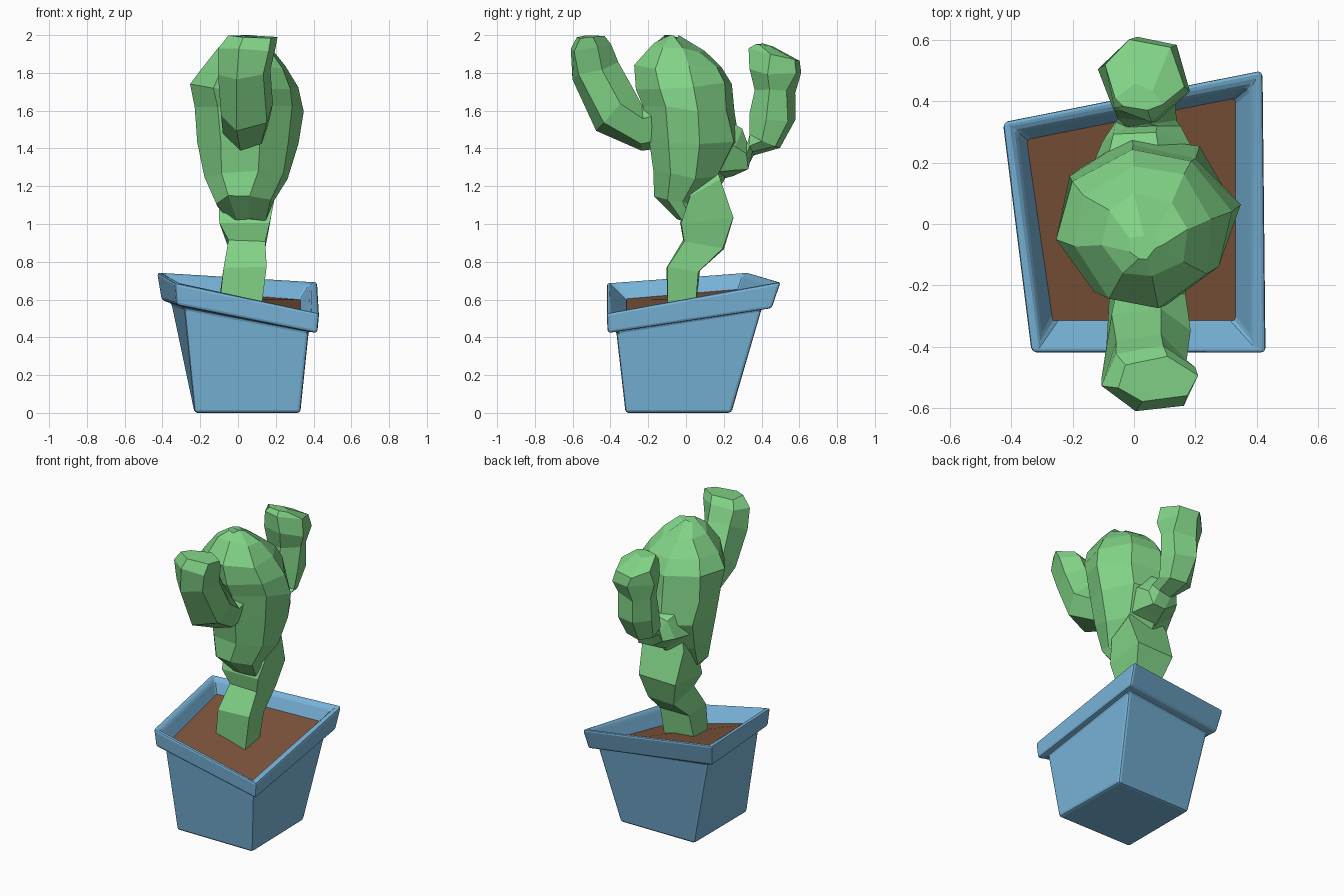
import bpy, bmesh, math, random
from mathutils import Vector

random.seed(4)


def material(name, rgb):
    m = bpy.data.materials.new(name)
    m.diffuse_color = (*rgb, 1)
    return m


BLUE = material("pot_blue", (0.19, 0.46, 0.70))
BROWN = material("soil_brown", (0.21, 0.09, 0.045))
GREEN = material("plant_green", (0.22, 0.65, 0.24))


def loft(name, rings, mat, cap_start=True, cap_end=True):
    """Skin equal-length rings of points with quads."""
    bm = bmesh.new()
    vs = [[bm.verts.new(p) for p in r] for r in rings]
    n = len(rings[0])
    for a, b in zip(vs, vs[1:]):
        for i in range(n):
            j = (i + 1) % n
            bm.faces.new((a[i], a[j], b[j], b[i]))
    if cap_start:
        bm.faces.new(vs[0][::-1])
    if cap_end:
        bm.faces.new(vs[-1])
    bmesh.ops.recalc_face_normals(bm, faces=bm.faces)
    me = bpy.data.meshes.new(name)
    bm.to_mesh(me)
    bm.free()
    me.materials.append(mat)
    ob = bpy.data.objects.new(name, me)
    bpy.context.collection.objects.link(ob)
    return ob


def limb(name, sections, n, jitter=0.012, phase=0.25):
    """Loft sections given as x range plus two opposite side-view points."""
    angles = [2 * math.pi * (i + phase) / n for i in range(n)]
    mu = max(abs(math.cos(a)) for a in angles)
    mv = max(abs(math.sin(a)) for a in angles)
    rings = []
    for x0, x1, y0, z0, y1, z1 in sections:
        ring = []
        for a in angles:
            u, v = math.cos(a) / mu, math.sin(a) / mv
            p = Vector(((x0 + x1) / 2 + u * (x1 - x0) / 2,
                        (y0 + y1) / 2 + v * (y1 - y0) / 2,
                        (z0 + z1) / 2 + v * (z1 - z0) / 2))
            p += Vector([random.uniform(-jitter, jitter) for _ in range(3)])
            p.z = min(p.z, 2.0)
            p.y = max(-0.61, min(0.61, p.y))
            ring.append(p)
        rings.append(ring)
    return loft(name, rings, GREEN)


# Crooked pot: corners run front left, front right, back right, back left
soil_corners = [(-.265, -.315, .60), (.33, -.315, .445), (.33, .41, .595), (-.35, .275, .65)]
pot = loft("pot", [
    [(-.23, -.32, 0), (.33, -.32, 0), (.32, .24, 0), (-.23, .24, 0)],
    [(-.285, -.37, .56), (.375, -.37, .435), (.375, .405, .555), (-.355, .27, .585)],
    [(-.325, -.41, .57), (.42, -.415, .42), (.41, .455, .55), (-.405, .30, .595)],
    [(-.335, -.42, .69), (.43, -.42, .53), (.42, .505, .695), (-.43, .335, .745)],
    [(-.305, -.385, .68), (.385, -.385, .525), (.385, .455, .685), (-.385, .305, .735)],
    soil_corners,
], BLUE, cap_end=False)
bev = pot.modifiers.new("soft_edges", "BEVEL")
bev.width = 0.016
bev.segments = 2
bev.limit_method = 'ANGLE'
bev.angle_limit = math.radians(35)

# Tilted soil surface
loft("soil", [[(x * .95, y * .95, z - .04) for x, y, z in soil_corners],
              [(x, y, z + .004) for x, y, z in soil_corners]], BROWN)

# Bent square trunk
limb("trunk", [
    (-.11, .12, -.10, .50, .05, .50),
    (-.08, .15, -.10, .77, .07, .75),
    (-.05, .14, -.01, .91, .20, .87),
    (-.10, .17, -.03, 1.01, .25, 1.03),
    (-.11, .20, .02, 1.15, .18, 1.24),
    (-.08, .15, .00, 1.30, .15, 1.32),
], 4, 0.006, 0.5)

# Bulbous main body
limb("body", [
    (-.06, .15, -.04, 1.03, .08, 1.03),
    (-.12, .20, -.17, 1.14, .10, 1.09),
    (-.17, .27, -.17, 1.27, .20, 1.24),
    (-.22, .32, -.21, 1.45, .28, 1.42),
    (-.24, .335, -.22, 1.62, .245, 1.60),
    (-.24, .32, -.26, 1.72, .24, 1.75),
    (-.19, .26, -.27, 1.84, .20, 1.82),
    (-.11, .18, -.18, 1.95, .09, 1.92),
    (-.02, .09, -.11, 2.00, -.03, 1.99),
], 8, 0.014)

# Front arm
limb("front_arm", [
    (-.08, .16, -.12, 1.40, -.12, 1.68),
    (-.09, .17, -.23, 1.39, -.23, 1.64),
    (-.10, .18, -.47, 1.50, -.28, 1.72),
    (-.10, .18, -.59, 1.77, -.35, 1.85),
    (-.11, .205, -.61, 1.92, -.40, 1.94),
    (-.06, .20, -.57, 1.98, -.44, 2.00),
], 6)

# Back arm with a pinched elbow
limb("back_arm", [
    (-.17, .24, .12, 1.21, .12, 1.60),
    (-.10, .18, .24, 1.25, .29, 1.50),
    (-.05, .14, .33, 1.28, .32, 1.44),
    (-.05, .13, .36, 1.36, .32, 1.44),
    (-.08, .13, .50, 1.40, .33, 1.47),
    (-.09, .15, .57, 1.55, .34, 1.57),
    (-.09, .16, .57, 1.70, .37, 1.70),
    (-.11, .19, .61, 1.79, .34, 1.81),
    (-.10, .16, .61, 1.87, .34, 1.93),
    (-.05, .09, .45, 1.94, .36, 1.96),
], 6)
